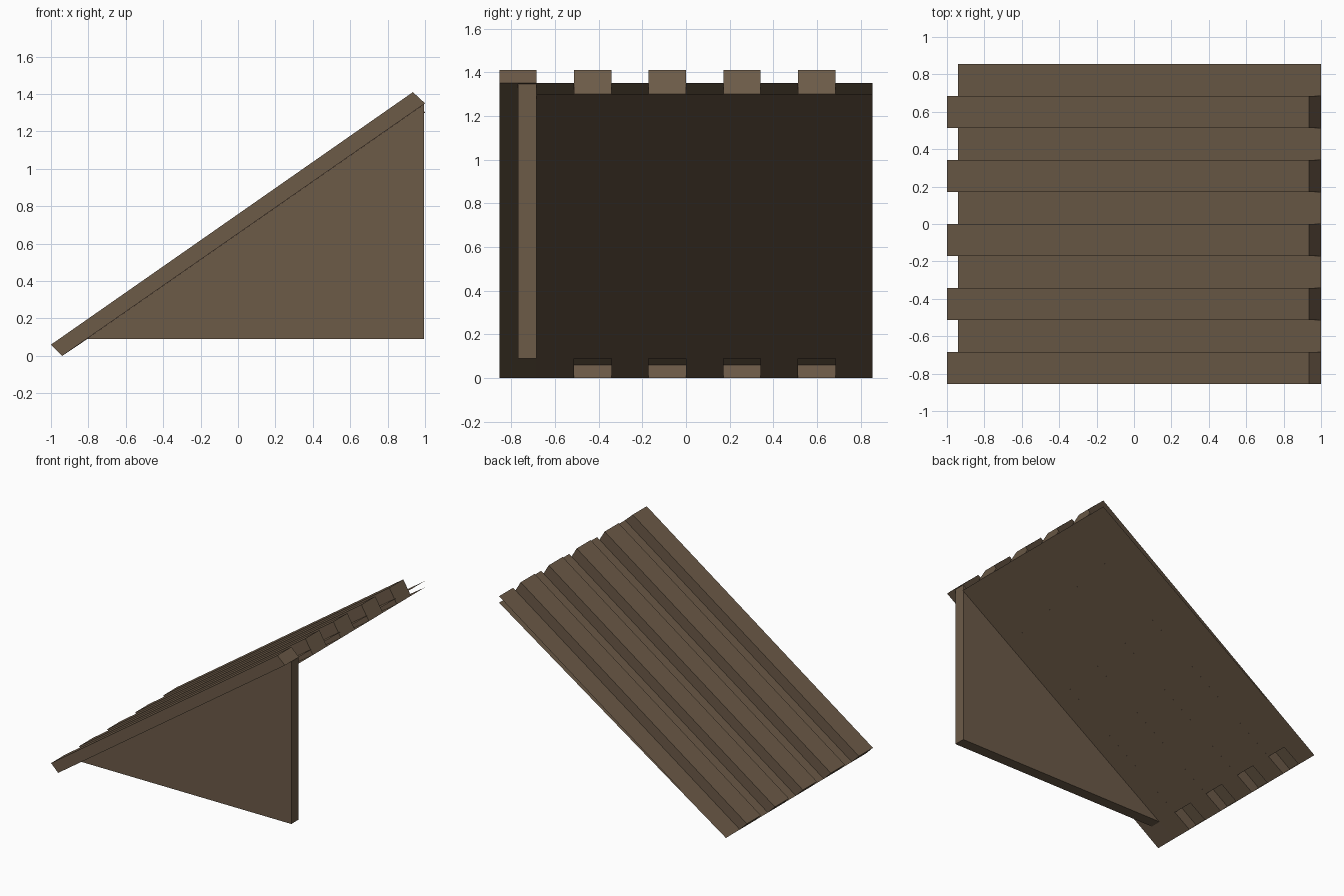
import bpy

cube = bpy.data.objects.get("Cube")
if cube:
    bpy.data.objects.remove(cube, do_unlink=True)

wood = bpy.data.materials.new("weathered brown wood")
wood.use_nodes = True
colour = (0.15, 0.103, 0.064, 1)
wood.diffuse_color = colour
bsdf = wood.node_tree.nodes["Principled BSDF"]
bsdf.inputs["Base Color"].default_value = colour
bsdf.inputs["Roughness"].default_value = 0.9


def sweep(name, path, y0, y1, closed=False, caps=False):
    """Sweep an (x, z) path, clockwise from the front, between two y values."""
    n = len(path)
    verts = [(x, y, z) for y in (y0, y1) for x, z in path]
    faces = []
    for i in range(n if closed else n - 1):
        j = (i + 1) % n
        faces.append((i, j, j + n, i + n))
    if caps:
        faces.append(tuple(reversed(range(n))))
        faces.append(tuple(range(n, 2 * n)))
    mesh = bpy.data.meshes.new(name)
    mesh.from_pydata(verts, [], faces)
    mesh.materials.append(wood)
    obj = bpy.data.objects.new(name, mesh)
    bpy.context.collection.objects.link(obj)
    return obj


EDGE, COUNT = 0.855, 10
STEP = 2 * EDGE / COUNT
EAVE, EAVE_TOP = (-0.94, 0), (-1, 0.06)
RIDGE, RIDGE_TOP = (1, 1.35), (0.935, 1.41)
LOW_RIDGE, NOTCH = (1, 1.30), (-0.806, 0.09)

for i in range(COUNT):
    y0 = -EDGE + i * STEP
    y1 = y0 + STEP
    if i == 0:
        # solid bargeboard along the front edge
        sweep("front_plank", [EAVE, EAVE_TOP, RIDGE_TOP, RIDGE], y0, y1, True, True)
        continue
    if i % 2 == 0:
        # raised boards are hollow below, so their lining stops short of the eave
        sweep(f"raised_plank_{i}", [EAVE, EAVE_TOP, RIDGE_TOP, LOW_RIDGE], y0, y1, caps=True)
        sweep(f"lining_{i}", [LOW_RIDGE, NOTCH], y0, y1)
    else:
        # thin sunken boards with a lining that opens toward the ridge
        sweep(f"sunken_plank_{i}", [EAVE, RIDGE], y0, y1)
        sweep(f"lining_{i}", [LOW_RIDGE, EAVE], y0, y1)

# triangular gable wall, set back from the front edge
sweep("gable_wall", [(-0.81, 0.09), (0.995, 1.346), (0.995, 0.09)],
      -EDGE + STEP / 2, -EDGE + STEP, True, True)
